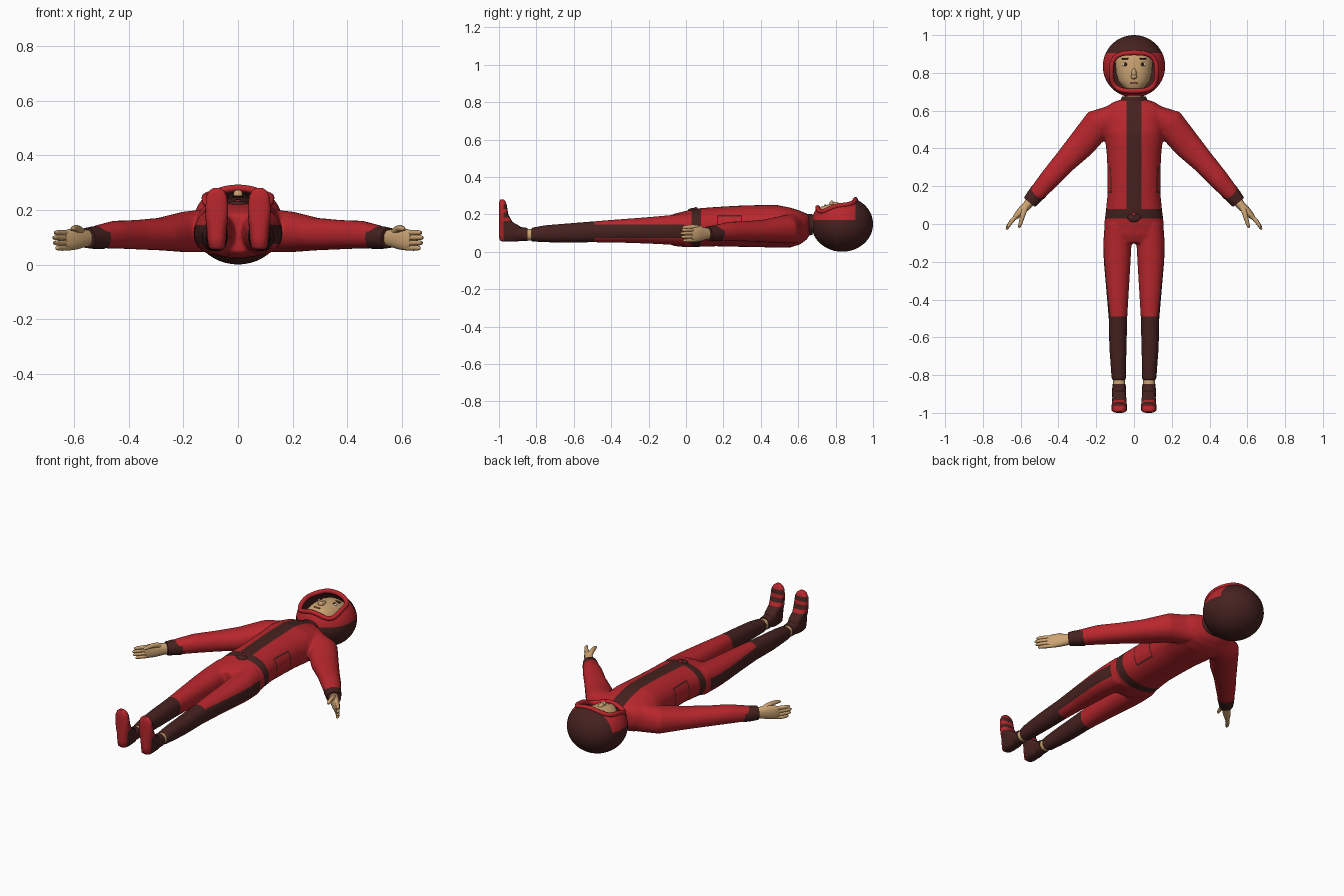
import bpy, bmesh, math
from mathutils import Vector, Matrix

if "Cube" in bpy.data.objects:
    bpy.data.objects.remove(bpy.data.objects["Cube"])

def material(name, rgb):
    m = bpy.data.materials.new(name)
    m.diffuse_color = (*rgb, 1)
    m.use_nodes = True
    m.node_tree.nodes["Principled BSDF"].inputs["Base Color"].default_value = m.diffuse_color
    return m

RED = material("red_fabric", (0.48, 0.02, 0.026))
DARK = material("dark_fabric", (0.06, 0.016, 0.014))
SKIN = material("skin", (0.6, 0.37, 0.17))
WHITE = material("eye_white", (0.75, 0.68, 0.6))
BROWN = material("brown", (0.05, 0.015, 0.01))
LIP = material("lip", (0.4, 0.1, 0.08))

def finish(name, bm, mats):
    bmesh.ops.recalc_face_normals(bm, faces=bm.faces)
    me = bpy.data.meshes.new(name)
    bm.to_mesh(me)
    bm.free()
    for m in mats:
        me.materials.append(m)
    me.shade_smooth()
    me.set_sharp_from_angle(angle=math.radians(50))
    ob = bpy.data.objects.new(name, me)
    bpy.context.collection.objects.link(ob)
    return ob

def loft(bm, rings, s=1, axis=None, up=(0, 0, 1), n=28, p=2.2):
    """Skin rings of (x, y, z, half width, half height along up); s=-1 mirrors in x."""
    loops = []
    for i, (x, y, z, a, b) in enumerate(rings):
        t = axis or (Vector(rings[min(i + 1, len(rings) - 1)][:3]) - Vector(rings[max(i - 1, 0)][:3]))
        u = Vector(t).cross(Vector(up)).normalized()
        v = u.cross(Vector(t)).normalized()
        loop = []
        for k in range(n):
            c, d = math.cos(2 * math.pi * k / n), math.sin(2 * math.pi * k / n)
            q = Vector((x, y, z)) + u * a * math.copysign(abs(c) ** (2 / p), c) \
                + v * b * math.copysign(abs(d) ** (2 / p), d)
            loop.append(bm.verts.new((q.x * s, q.y, q.z)))
        loops.append(loop)
    for l, m in zip(loops, loops[1:]):
        for k in range(n):
            bm.faces.new((l[k], l[(k + 1) % n], m[(k + 1) % n], m[k]))
    bm.faces.new(loops[0])
    bm.faces.new(loops[-1])

def paint(bm, index, x=(0, 9), y=(-9, 9), z=(-9, 9)):
    """Cut the mesh at the box limits (x is mirrored) and give the inside a material."""
    for axis, limits in enumerate((x, y, z)):
        for value in limits:
            for s in ((1, -1) if axis == 0 else (1,)):
                if 0 < abs(value) < 9:
                    co, no = Vector(), Vector()
                    co[axis], no[axis] = value * s, 1
                    bmesh.ops.bisect_plane(bm, geom=bm.verts[:] + bm.edges[:] + bm.faces[:],
                                           dist=1e-5, plane_co=co, plane_no=no)
    for f in bm.faces:
        c = f.calc_center_median()
        if x[0] <= abs(c.x) <= x[1] and y[0] <= c.y <= y[1] and z[0] <= c.z <= z[1]:
            f.material_index = index

def blob(name, mat, centre, radii):
    bm = bmesh.new()
    bmesh.ops.create_uvsphere(bm, u_segments=20, v_segments=12, radius=1,
                              matrix=Matrix.Translation(centre) @ Matrix.Diagonal((*radii, 1)))
    return finish(name, bm, [mat])

def baked(ob):
    """Evaluate an object's modifiers, remove it and return the result as bmesh."""
    bpy.context.view_layer.update()
    me = bpy.data.meshes.new_from_object(ob.evaluated_get(bpy.context.evaluated_depsgraph_get()))
    bm = bmesh.new()
    bm.from_mesh(me)
    bpy.data.objects.remove(ob)
    return bm

# Suit: torso, legs and sleeves blended into one skin
bm = bmesh.new()
torso = [(.665, .05, .145, .05), (.645, .11, .135, .07), (.61, .165, .13, .09), (.56, .165, .13, .106),
         (.48, .157, .137, .115), (.38, .145, .138, .112), (.28, .14, .137, .11), (.16, .14, .135, .105),
         (.07, .149, .13, .103), (0, .158, .122, .097), (-.06, .158, .118, .087), (-.1, .13, .115, .07)]
loft(bm, [(0, y, z, a, b) for y, a, z, b in torso], axis=(0, 1, 0), n=40)
for s in (1, -1):
    loft(bm, [(.085, 0, .12, .07, .085), (.088, -.1, .117, .075, .078), (.089, -.2, .115, .071, .071),
              (.087, -.35, .112, .06, .063), (.085, -.5, .107, .049, .056), (.085, -.65, .1, .046, .051),
              (.083, -.75, .097, .041, .046), (.08, -.828, .092, .038, .037)], s, axis=(0, -1, 0))
    loft(bm, [(.1, .575, .125, .06, .08), (.19, .53, .12, .082, .075), (.28, .42, .112, .075, .06),
              (.37, .325, .11, .061, .054), (.45, .235, .11, .054, .051), (.515, .16, .102, .044, .042),
              (.53, .14, .1, .035, .036)], s)
suit = finish("suit_blend", bm, [RED, DARK])
rm = suit.modifiers.new("blend", 'REMESH')
rm.mode, rm.voxel_size = 'VOXEL', .008
sm = suit.modifiers.new("smooth", 'SMOOTH')
sm.factor, sm.iterations = .5, 6
bm = baked(suit)
paint(bm, 1, y=(-9, -.49))                                  # lower legs
paint(bm, 1, x=(.1, 9), y=(-.49, -.01), z=(.075, .145))     # side panels
paint(bm, 1, x=(0, .2), y=(.03, .08))                       # belt
paint(bm, 1, x=(0, .04), y=(.08, 9), z=(.15, 9))            # chest stripe
paint(bm, 1, x=(.09, .2), y=(.165, .3), z=(.07, .197))      # pocket outline
paint(bm, 0, x=(.09, .2), y=(.172, .293), z=(.077, .19))
finish("suit", bm, [RED, DARK])
blob("belt_buckle", DARK, (0, .035, .222), (.035, .025, .012))
blob("buckle_stud", RED, (0, .052, .232), (.01, .01, .007))

# Neck and collar
bm = bmesh.new()
loft(bm, [(0, .63, .145, .05, .05), (0, .73, .15, .05, .05)])
finish("neck", bm, [SKIN])
bm = bmesh.new()
loft(bm, [(0, .645, .143, .075, .06), (0, .66, .145, .069, .058), (0, .675, .146, .062, .055)], axis=(0, 1, 0))
finish("collar", bm, [DARK])

# Cuffs, hands and feet
for s, side in ((1, "left"), (-1, "right")):
    bm = bmesh.new()
    loft(bm, [(.5, .177, .1, .047, .043), (.53, .143, .099, .043, .041), (.553, .115, .098, .038, .037)], s)
    finish(side + "_cuff", bm, [DARK])

    bm = bmesh.new()
    loft(bm, [(.545, .125, .097, .026, .028), (.565, .1, .097, .024, .033), (.595, .07, .095, .022, .04),
              (.62, .045, .091, .017, .039), (.635, .028, .09, .01, .034)], s)
    for z, l in ((.061, .8), (.08, .95), (.099, 1), (.117, .9)):
        loft(bm, [(.62, .045, z, .01, .009), (.62 + .028 * l, .045 - .03 * l, z, .011, .01),
                  (.62 + .047 * l, .045 - .056 * l, z, .009, .009),
                  (.62 + .053 * l, .045 - .07 * l, z, .007, .007),
                  (.62 + .055 * l, .045 - .075 * l, z, .003, .003)], s, n=12)
    loft(bm, [(.568, .1, .112, .014, .014), (.582, .07, .128, .015, .014), (.592, .035, .134, .012, .012),
              (.602, 0, .132, .01, .01), (.607, -.015, .13, .007, .007), (.609, -.021, .129, .003, .003)], s, n=12)
    finish(side + "_hand", bm, [SKIN])

    bm = bmesh.new()
    loft(bm, [(.079, -.8, .092, .031, .031), (.079, -.87, .092, .031, .031)], s)
    finish(side + "_ankle", bm, [SKIN])

    bm = bmesh.new()
    foot = [(.055, -.985, -.9, .022), (.065, -.998, -.87, .032), (.1, -1, -.865, .037), (.135, -1, -.885, .038),
            (.16, -1, -.928, .04), (.2, -1, -.95, .042), (.25, -1, -.958, .038), (.27, -.998, -.965, .028),
            (.28, -.993, -.973, .014)]
    loft(bm, [(.078, (y0 + y1) / 2, z, a, (y1 - y0) / 2) for z, y0, y1, a in foot], s,
         axis=(0, 0, 1), up=(0, 1, 0), p=2.8)
    loft(bm, [(.079, -.848, .093, .035, .035), (.079, -.885, .095, .037, .038),
              (.079, -.92, .1, .036, .042)], s, axis=(0, -1, 0))
    paint(bm, 1, y=(-9, -.976))                             # sole
    for z in ((.165, .185), (.21, .23), (.255, 9)):         # toe bands
        paint(bm, 1, z=z)
    finish(side + "_shoe", bm, [DARK, RED])

# Head and face
bm = bmesh.new()
head = [(.71, .03, .2, .033), (.722, .056, .187, .055), (.76, .085, .17, .083), (.8, .096, .163, .092),
        (.86, .1, .16, .095), (.91, .095, .155, .09), (.95, .07, .15, .07), (.965, .04, .15, .04)]
loft(bm, [(0, y, z, a, b) for y, a, z, b in head], axis=(0, 1, 0))
finish("head", bm, [SKIN])
blob("nose", SKIN, (0, .795, .25), (.014, .03, .018))
blob("nose_tip", SKIN, (0, .779, .258), (.017, .012, .016))
blob("mouth", LIP, (0, .745, .249), (.022, .005, .005))
for s, side in ((1, "left"), (-1, "right")):
    blob(side + "_eye", WHITE, (.045 * s, .845, .242), (.017, .011, .008))
    blob(side + "_iris", BROWN, (.045 * s, .845, .247), (.008, .009, .006))
    blob(side + "_eyebrow", BROWN, (.045 * s, .875, .245), (.021, .005, .006))

# Helmet shell with a rounded face opening
HC, HR = Vector((0, .835, .149)), Vector((.165, .165, .148))
bm = bmesh.new()
bmesh.ops.create_uvsphere(bm, u_segments=56, v_segments=36, radius=1,
                          matrix=Matrix.Translation(HC) @ Matrix.Diagonal((*HR, 1)))
for f in bm.faces:
    f.material_index = 1
paint(bm, 0, y=(-9, .905), z=(.17, 9))
shell = finish("helmet_blank", bm, [RED, DARK])
so = shell.modifiers.new("thickness", 'SOLIDIFY')
so.thickness, so.offset, so.material_offset = .014, -1, 1
bm = bmesh.new()
loft(bm, [(0, .805, .172, .118, .1), (0, .805, .4, .118, .1)], up=(0, 1, 0), n=48, p=3)
cutter = finish("opening_cutter", bm, [])
cutter.hide_render = True
bo = shell.modifiers.new("opening", 'BOOLEAN')
bo.operation, bo.object, bo.solver = 'DIFFERENCE', cutter, 'EXACT'
finish("helmet", baked(shell), [RED, DARK])
bpy.data.objects.remove(cutter)

# Padded rim following the helmet surface around the opening
cu = bpy.data.curves.new("helmet_rim", 'CURVE')
cu.dimensions, cu.bevel_depth, cu.bevel_resolution = '3D', .013, 3
sp = cu.splines.new('POLY')
sp.points.add(59)
sp.use_cyclic_u = True
for k, pt in enumerate(sp.points):
    c, d = math.cos(math.pi * k / 30), math.sin(math.pi * k / 30)
    x = .12 * math.copysign(abs(c) ** (2 / 3), c)
    y = .805 + .101 * math.copysign(abs(d) ** (2 / 3), d)
    r = 1 - (x / HR.x) ** 2 - ((y - HC.y) / HR.y) ** 2
    pt.co = (x, y, HC.z + HR.z * math.sqrt(max(r, 0)) - .002, 1)
cu.materials.append(RED)
bpy.context.collection.objects.link(bpy.data.objects.new("helmet_rim", cu))
